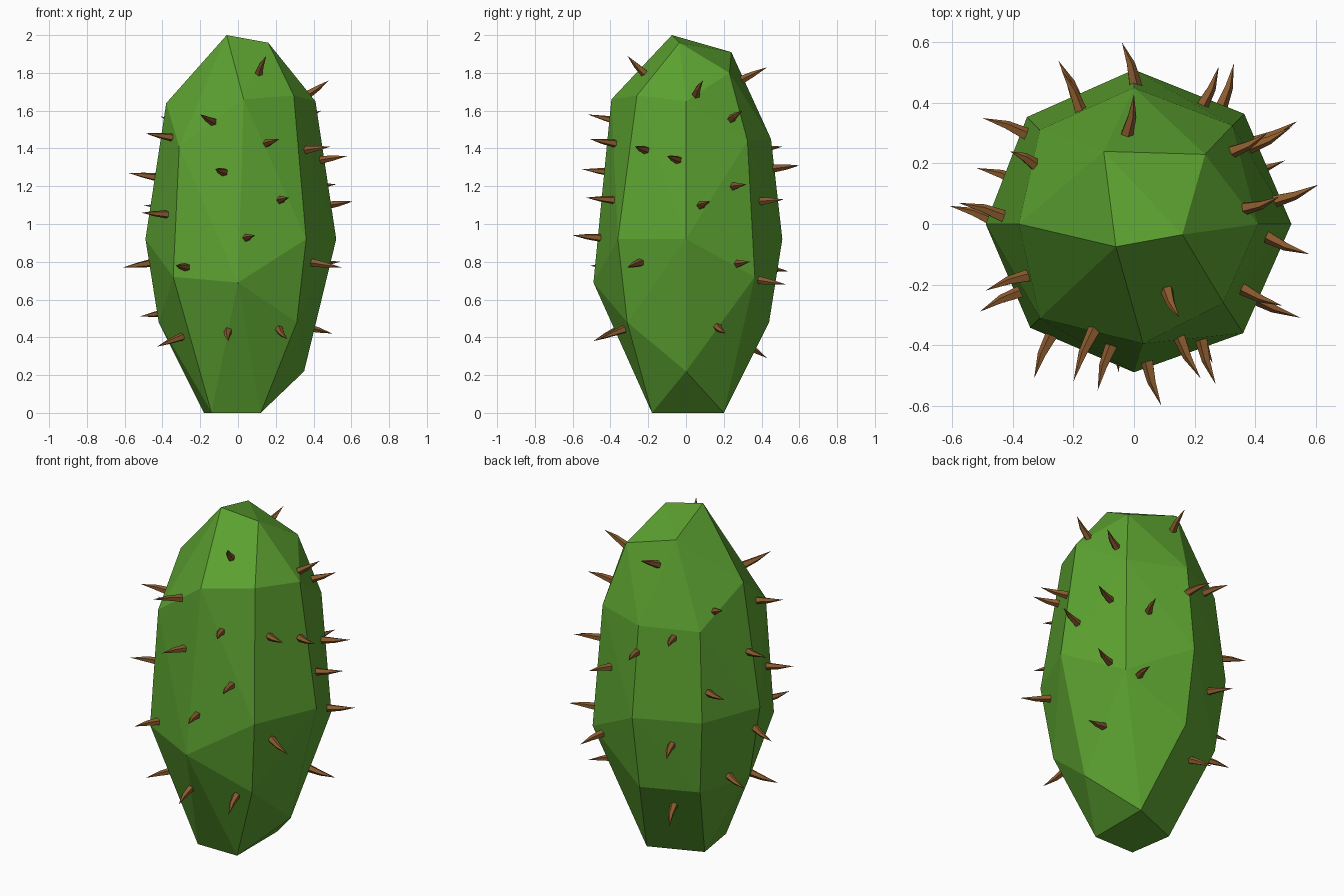
import bpy, bmesh, math
from mathutils import Vector
from mathutils.bvhtree import BVHTree

if "Cube" in bpy.data.objects:
    bpy.data.objects.remove(bpy.data.objects["Cube"])


def material(name, rgb):
    m = bpy.data.materials.new(name)
    m.diffuse_color = (*rgb, 1)
    m.use_nodes = True
    m.node_tree.nodes["Principled BSDF"].inputs["Base Color"].default_value = m.diffuse_color
    return m


green = material("cactus green", (0.107, 0.36, 0.03))
brown = material("thorn brown", (0.26, 0.105, 0.028))


def add_object(name, bm, mat):
    bmesh.ops.recalc_face_normals(bm, faces=bm.faces)
    me = bpy.data.meshes.new(name)
    bm.to_mesh(me)
    me.materials.append(mat)
    ob = bpy.data.objects.new(name, me)
    bpy.context.collection.objects.link(ob)
    return ob


# Body: eight uneven ribs, each given as (radius, height) pairs
ribs = {
    0: [(0.41, 1.65), (0.52, 0.92), (0.35, 0.22)],
    45: [(0.46, 1.44), (0.515, 0.72)],
    90: [(0.45, 1.45), (0.51, 0.92), (0.44, 0.48)],
    135: [(0.44, 1.44), (0.50, 0.92), (0.44, 0.48)],
    180: [(0.38, 1.64), (0.49, 0.92), (0.42, 0.48)],
    225: [(0.44, 1.41), (0.485, 0.72)],
    270: [(0.49, 0.69)],
    315: [(0.51, 0.92), (0.44, 0.48)],
}
# Crown corners, then the small foot
corners = [(-0.06, -0.075, 2.0), (0.16, -0.035, 1.96), (0.235, 0.23, 1.80),
           (-0.10, 0.24, 1.91), (0.03, -0.395, 1.66), (0.295, -0.26, 1.68),
           (0.12, -0.18, 0), (-0.14, -0.18, 0), (-0.18, 0.08, 0), (0.12, 0.2, 0)]
points = list(corners)
for deg, column in ribs.items():
    a = math.radians(deg)
    points += [(r * math.cos(a), r * math.sin(a), z) for r, z in column]

bm = bmesh.new()
for p in points:
    bm.verts.new(p)
bmesh.ops.convex_hull(bm, input=bm.verts)
loose = [v for v in bm.verts if not v.link_faces]
bmesh.ops.delete(bm, geom=loose, context='VERTS')
add_object("cactus_body", bm, green)
surface = BVHTree.FromBMesh(bm)
bm.free()

# Thorn tips: front, left, right, back
tips = [
    (.15, -.31, 1.89), (-.2, -.52, 1.58), (.22, -.51, 1.45), (-.12, -.55, 1.29),
    (.27, -.53, 1.14), (.09, -.6, .94), (-.33, -.51, .78), (-.05, -.49, .38),
    (.26, -.46, .39), (-.43, -.26, .35),
    (-.49, -.22, 1.48), (-.58, .07, 1.27), (-.51, -.29, 1.06), (-.61, .06, .77),
    (-.52, .185, .51), (-.41, .24, 1.57), (-.5, .35, 1.1),
    (.48, .09, 1.76), (.49, -.27, 1.41), (.58, -.1, 1.36), (.61, .13, 1.12),
    (.55, -.31, .77), (.5, .21, .42), (.44, .3, 1.6), (.52, .32, 1.21), (.54, .34, .8),
    (0, .43, 1.83), (-.04, .6, 1.31), (-.24, .51, 1.41), (.28, .52, 1.13),
    (.33, .53, .68), (-.25, .54, .75), (-.19, .43, .29),
]


def add_thorn(bm, tip, sides=5):
    """Slightly bent five-sided spike from the skin out to the tip."""
    tip = Vector(tip)
    base = surface.find_nearest(tip)[0]
    axis = (tip - base).normalized()
    side = axis.cross(Vector((0, 0, 1))).normalized()
    up = side.cross(axis)
    bend = side * 0.007
    rings = []
    for centre, r in ((base - axis * 0.02, 0.024), (base.lerp(tip, 0.45) + bend, 0.015)):
        rings.append([bm.verts.new(centre + r * (side * math.cos(t) + up * math.sin(t)))
                      for t in (math.tau * i / sides for i in range(sides))])
    point = bm.verts.new(tip)
    bm.faces.new(rings[0])
    for i in range(sides):
        j = (i + 1) % sides
        bm.faces.new((rings[0][i], rings[0][j], rings[1][j], rings[1][i]))
        bm.faces.new((rings[1][i], rings[1][j], point))


bm = bmesh.new()
for t in tips:
    add_thorn(bm, t)
add_object("thorns", bm, brown)
bm.free()
